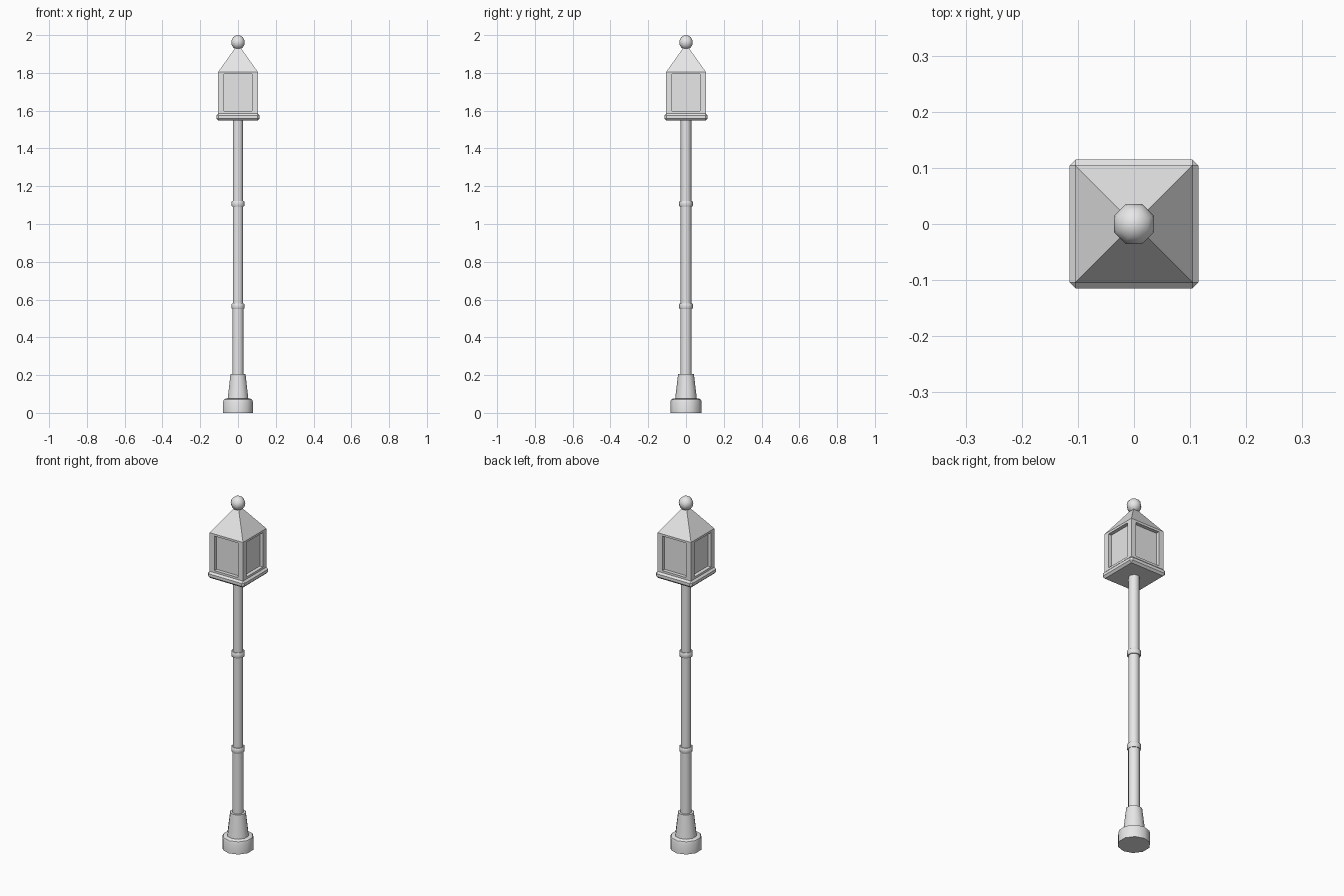
import bpy, bmesh, math

if "Cube" in bpy.data.objects:
    bpy.data.objects.remove(bpy.data.objects["Cube"])

metal = bpy.data.materials.new("light grey metal")
metal.diffuse_color = (0.8, 0.8, 0.8, 1)
metal.use_nodes = True
metal.node_tree.nodes["Principled BSDF"].inputs["Base Color"].default_value = metal.diffuse_color


def finish(name, bm, smooth=False):
    bmesh.ops.recalc_face_normals(bm, faces=bm.faces)
    me = bpy.data.meshes.new(name)
    bm.to_mesh(me)
    bm.free()
    ob = bpy.data.objects.new(name, me)
    bpy.context.collection.objects.link(ob)
    me.materials.append(metal)
    if smooth:
        bpy.ops.object.select_all(action='DESELECT')
        ob.select_set(True)
        bpy.context.view_layer.objects.active = ob
        bpy.ops.object.shade_smooth_by_angle(angle=math.radians(40))
    return ob


def lathe(name, profile, sides=10):
    """Closed turned part from (radius, height) points, one corner on the y axis."""
    bm = bmesh.new()
    rings = []
    for r, z in profile:
        rings.append([bm.verts.new((r * math.sin(2 * math.pi * i / sides),
                                    r * math.cos(2 * math.pi * i / sides), z))
                      for i in range(sides)])
    for a, b in zip(rings, rings[1:]):
        for i in range(sides):
            j = (i + 1) % sides
            bm.faces.new((a[i], a[j], b[j], b[i]))
    bm.faces.new(rings[0])
    bm.faces.new(rings[-1])
    return finish(name, bm, True)


def box(name, x, y, z, bevel=0):
    """Box from (min, max) pairs."""
    bm = bmesh.new()
    bmesh.ops.create_cube(bm, size=1)
    for v in bm.verts:
        v.co = [(lo + hi) / 2 + c * (hi - lo) for c, (lo, hi) in zip(v.co, (x, y, z))]
    if bevel:
        bmesh.ops.bevel(bm, geom=bm.edges[:], offset=bevel, segments=1, affect='EDGES')
    return finish(name, bm)


# Foot and pole
lathe("base_foot", [(0.083, 0), (0.083, 0.058), (0.079, 0.07), (0.07, 0.075)])
lathe("base_cone", [(0.058, 0.07), (0.042, 0.205)])
lathe("lower_pole", [(0.030, 0.19), (0.030, 0.56)])
lathe("upper_pole", [(0.028, 0.55), (0.028, 1.56)])

# Collars around the pole
for name, z in (("lower_collar", 0.565), ("upper_collar", 1.107)):
    lathe(name, [(0.028, z - 0.015), (0.033, z - 0.015), (0.036, z - 0.01),
                 (0.036, z + 0.01), (0.033, z + 0.015), (0.028, z + 0.015)])

# Lantern floor plate
P = 0.115
box("lantern_plate", (-P, P), (-P, P), (1.548, 1.586), 0.011)

# Lantern panes, recessed behind the frame
G = 0.085
box("lantern_panes", (-G, G), (-G, G), (1.58, 1.80))

# Corner posts and the rails between them
IN, OUT = 0.075, 0.105
for sx in (-1, 1):
    for sy in (-1, 1):
        box("corner_post", sorted((sx * IN, sx * OUT)), sorted((sy * IN, sy * OUT)),
            (1.58, 1.805))
for s in (-1, 1):
    side = sorted((s * IN, s * OUT))
    for level, z in (("bottom", (1.58, 1.597)), ("top", (1.793, 1.805))):
        box(level + "_rail", (-IN, IN), side, z)
        box(level + "_rail", side, (-IN, IN), z)

# Pyramid roof
bm = bmesh.new()
apex = bm.verts.new((0, 0, 1.953))
eaves = [bm.verts.new((x * OUT, y * OUT, 1.805))
         for x, y in ((-1, -1), (1, -1), (1, 1), (-1, 1))]
bm.faces.new(eaves)
for i in range(4):
    bm.faces.new((eaves[i], eaves[(i + 1) % 4], apex))
finish("lantern_roof", bm)

# Ball finial, flat sides facing the axes
bm = bmesh.new()
bmesh.ops.create_uvsphere(bm, u_segments=8, v_segments=8, radius=0.0385)
ball = finish("ball_finial", bm)
for p in ball.data.polygons:
    p.use_smooth = True
ball.location.z = 1.9615
ball.rotation_euler.z = math.radians(22.5)
